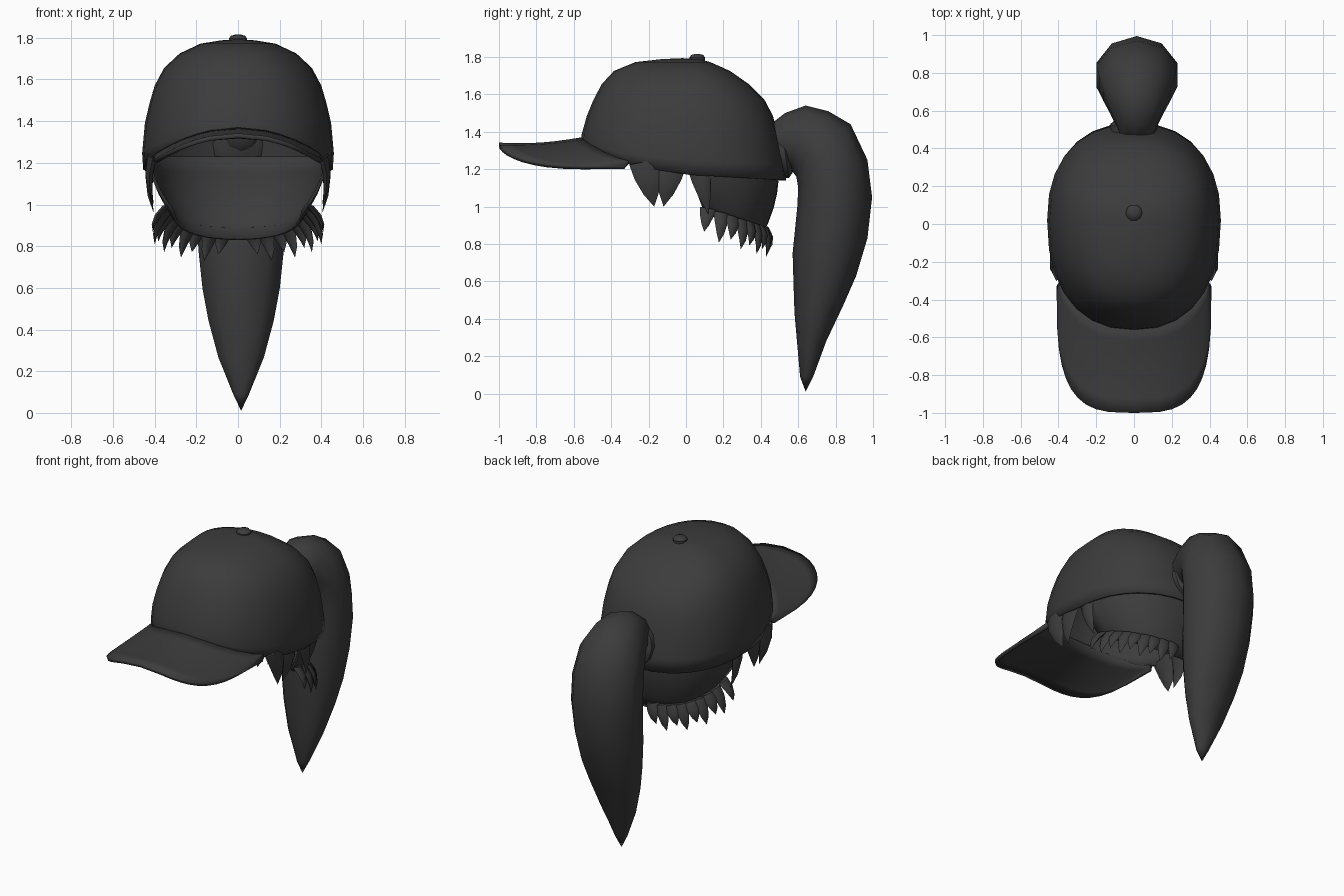
import bpy, bmesh, math
from mathutils import Vector

if "Cube" in bpy.data.objects:
    bpy.data.objects.remove(bpy.data.objects["Cube"])

charcoal = bpy.data.materials.new("charcoal")
charcoal.use_nodes = True
charcoal.diffuse_color = (0.045, 0.045, 0.045, 1)
charcoal.node_tree.nodes["Principled BSDF"].inputs["Base Color"].default_value = (0.045, 0.045, 0.045, 1)


def loft(name, rings, closed=True, cap_start=False, cap_end=False, thickness=0, sharp=40):
    """Skin a list of equal-length point rings into one smooth object."""
    bm = bmesh.new()
    rows = [[bm.verts.new(p) for p in ring] for ring in rings]
    n = len(rows[0])
    for lower, upper in zip(rows, rows[1:]):
        for i in range(n if closed else n - 1):
            j = (i + 1) % n
            bm.faces.new((lower[i], lower[j], upper[j], upper[i]))
    if cap_start:
        bm.faces.new(rows[0][::-1])
    if cap_end:
        bm.faces.new(rows[-1])
    bmesh.ops.remove_doubles(bm, verts=bm.verts, dist=0.0005)
    bmesh.ops.recalc_face_normals(bm, faces=bm.faces)
    mesh = bpy.data.meshes.new(name)
    bm.to_mesh(mesh)
    bm.free()
    mesh.materials.append(charcoal)
    obj = bpy.data.objects.new(name, mesh)
    bpy.context.collection.objects.link(obj)
    if thickness:
        mod = obj.modifiers.new("thickness", "SOLIDIFY")
        mod.thickness = thickness
        mod.offset = -1
    bpy.ops.object.select_all(action="DESELECT")
    obj.select_set(True)
    bpy.context.view_layer.objects.active = obj
    bpy.ops.object.shade_smooth_by_angle(angle=math.radians(sharp))
    return obj


def spow(v, e):
    return math.copysign(abs(v) ** e, v)


def rim_height(x, y):
    """Lower edge of the crown: arched over the brim, sloping to the back."""
    if y < -0.3:
        return 1.355 - 0.135 * (x / 0.4) ** 2
    if y < 0:
        return 1.17 - 0.17 * y
    return 1.17 - 0.055 * y


# Crown of the cap
MID = 0.02
def crown_ring(half_width, front, back, z=None, lift=0, segments=28):
    ring = []
    for i in range(segments):
        a = math.tau * i / segments
        s, c = spow(math.sin(a), 0.87), spow(math.cos(a), 0.87)
        x = half_width * s
        y = MID + c * ((back - MID) if c > 0 else (MID - front))
        low = rim_height(x, y)
        ring.append(Vector((x, y, low + (1.39 - low) * lift if z is None else z)))
    return ring

crown = [crown_ring(0.455, -0.56, 0.535),
         crown_ring(0.46, -0.56, 0.525, lift=0.35),
         crown_ring(0.447, -0.557, 0.49, 1.39)]
for half_width, front, back, z in [(0.425, -0.53, 0.465, 1.485), (0.4, -0.495, 0.42, 1.57),
                                   (0.355, -0.45, 0.335, 1.655), (0.28, -0.385, 0.235, 1.725),
                                   (0.18, -0.27, 0.13, 1.772), (0.08, -0.13, 0.07, 1.788)]:
    crown.append(crown_ring(half_width, front, back, z))
crown.append([Vector((0, -0.02, 1.793))] * 28)
loft("cap_crown", crown, thickness=0.015)

# Button on top
button = []
for r, z in [(0.042, 1.775), (0.044, 1.797), (0.034, 1.81), (0.015, 1.815)]:
    button.append([Vector((r * math.cos(math.tau * i / 10), 0.06 + r * math.sin(math.tau * i / 10), z))
                   for i in range(10)])
loft("cap_button", button, cap_start=True, cap_end=True)

# Curved brim, arched across its width
brim = []
ROWS = 6
for r in range(ROWS + 1):
    v = r / ROWS
    row = []
    for i in range(21):
        a = math.radians(-90 + 9 * i)
        s, c = spow(math.sin(a), 0.6), abs(math.cos(a)) ** 0.6
        inner_x = 0.395 * s
        inner_y = 0.035 - 0.58 * (1 - abs(inner_x / 0.458) ** 2.3) ** 0.435
        x = inner_x + (0.41 * s - inner_x) * v
        y = inner_y + (-0.33 - 0.67 * c - inner_y) * v
        dip = 0.035 * math.sin(math.pi * min(1, v * 0.9)) * (1 - abs(s))
        z = 1.372 - 0.025 * v - 0.13 * (x / 0.4) ** 2 - dip * 0.5
        row.append(Vector((x, y, z)))
    brim.append(row)
obj = loft("cap_brim", brim, closed=False, thickness=0.022)
if obj.data.polygons[len(obj.data.polygons) // 2].normal.z < 0:
    obj.data.flip_normals()

# Ponytail: front y, front z, back y, back z, half width
tail = []
for fy, fz, by, bz, w in [(0.44, 1.28, 0.44, 1.43, 0.08), (0.50, 1.24, 0.53, 1.50, 0.11),
                          (0.56, 1.20, 0.64, 1.54, 0.15), (0.59, 1.16, 0.76, 1.51, 0.185),
                          (0.60, 1.10, 0.88, 1.44, 0.21), (0.595, 1.0, 0.97, 1.25, 0.225),
                          (0.585, 0.9, 0.995, 1.05, 0.225), (0.57, 0.75, 0.97, 0.83, 0.215),
                          (0.575, 0.58, 0.91, 0.63, 0.195), (0.58, 0.43, 0.84, 0.47, 0.165),
                          (0.595, 0.26, 0.75, 0.28, 0.115), (0.61, 0.09, 0.68, 0.09, 0.04),
                          (0.64, 0.01, 0.64, 0.01, 0)]:
    front, back = Vector((0.015, fy, fz)), Vector((0.015, by, bz))
    mid, half = (front + back) / 2, (back - front) / 2
    tail.append([mid + half * math.cos(math.tau * i / 10) + Vector((w * math.sin(math.tau * i / 10), 0, 0))
                 for i in range(10)])
loft("ponytail", tail, cap_start=True, sharp=60)

# Hair tie at the back opening of the cap
tie = []
for y, r in [(0.47, 0.1), (0.49, 0.125), (0.53, 0.125), (0.55, 0.1)]:
    tie.append([Vector((r * math.cos(math.tau * i / 12), y - 0.02 * math.sin(math.tau * i / 12),
                        1.29 + 1.1 * r * math.sin(math.tau * i / 12))) for i in range(12)])
loft("hair_tie", tie, cap_start=True, cap_end=True)


# Hair at the nape: a half shell wrapping the back of the head
def nape_point(t, level):
    """t runs from -1 to 1 around the back, level from 0 (cap) to 1 (hairline)."""
    a = t * math.pi / 2
    half_width = 0.435 - 0.02 * level - 0.1 * level ** 2
    back = 0.495 + 0.03 * level - 0.125 * level ** 2
    start = 0.0 + 0.1 * level
    low = 0.83 + 0.13 * abs(t) ** 2
    return Vector((half_width * spow(math.sin(a), 0.9),
                   start + (back - start) * abs(math.cos(a)) ** 0.8,
                   1.23 + (low - 1.23) * level))

loft("nape_hair", [[nape_point(-1 + i / 10, k / 5) for i in range(21)] for k in range(6)],
     closed=False, thickness=0.015)


def lock(name, root, tip, outward, width, depth, bulge=0.02):
    """A flat pointed lock of hair."""
    root, tip, outward = Vector(root), Vector(tip), Vector(outward).normalized()
    side = (tip - root).cross(outward).normalized()
    rings = []
    for t, size in [(0, 1), (0.35, 0.85), (0.7, 0.5), (1, 0.01)]:
        center = root.lerp(tip, t) + outward * bulge * math.sin(math.pi * t)
        rings.append([center + side * width * size * math.cos(math.tau * i / 6)
                      + outward * depth * size * math.sin(math.tau * i / 6) for i in range(6)])
    loft(name, rings, cap_start=True, cap_end=True)


# Pointed tips along the nape hairline, and the locks by the ears
for sign, label in ((1, "left"), (-1, "right")):
    for n in range(9):
        t = sign * (0.09 + 0.11 * n)
        root = nape_point(t, 0.86)
        outward = Vector((root.x, root.y - 0.1, 0)).normalized()
        drop = 0.16 if n % 2 else 0.125
        tip = root + outward * 0.035 + Vector((sign * 0.03, -0.02, -drop))
        lock(f"nape_tip_{label}_{n + 1}", root, tip, outward, 0.042, 0.02)
    for n, (y0, y1, z1, w) in enumerate([(-0.22, -0.17, 1.0, 0.085), (-0.075, -0.12, 1.0, 0.08),
                                         (0.06, 0.12, 0.96, 0.06)]):
        lock(f"ear_lock_{label}_{n + 1}", (sign * 0.41, y0, 1.24), (sign * 0.405, y1, z1),
             (sign, 0, 0), w, 0.025)
